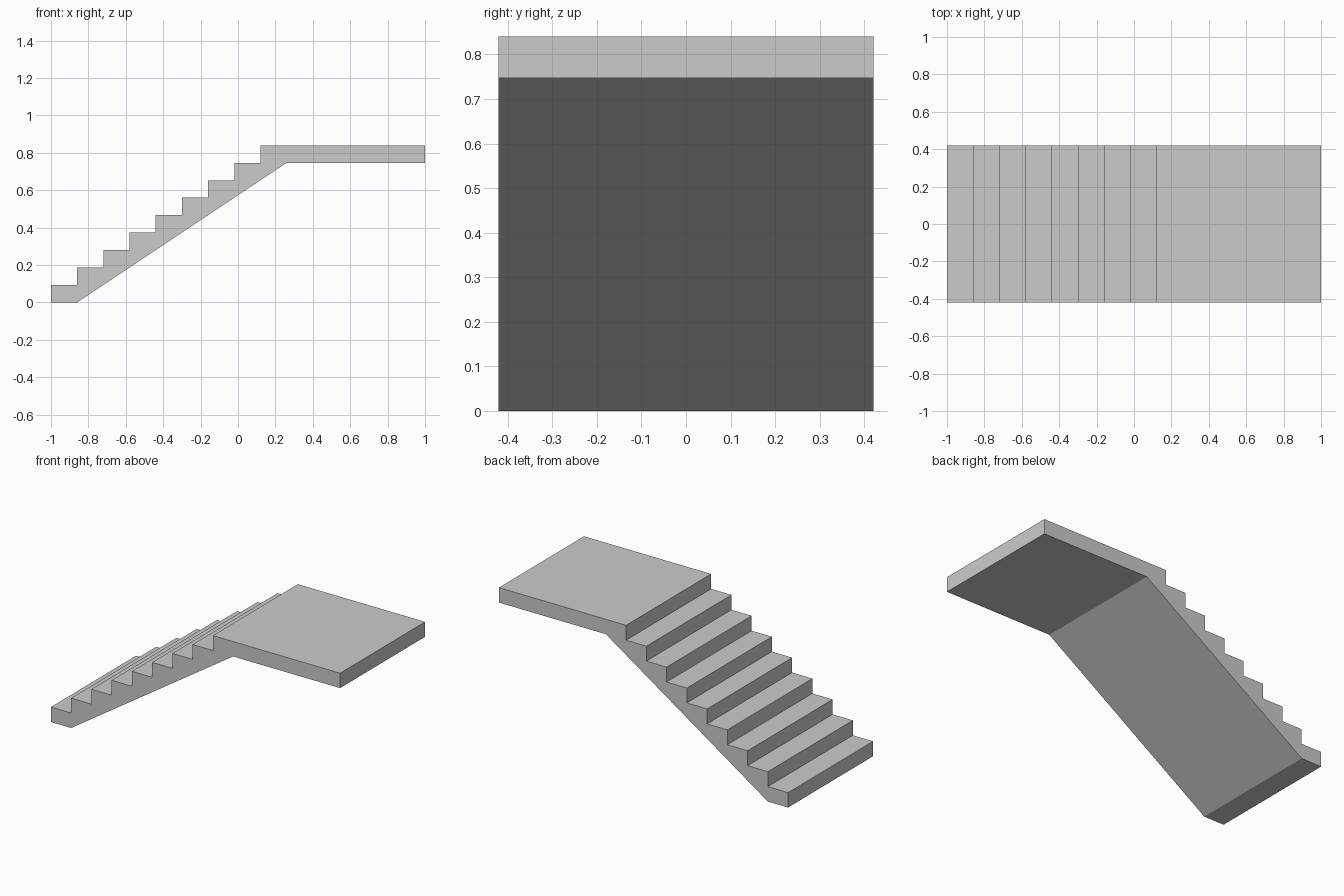
import bpy
import bmesh

cube = bpy.data.objects.get("Cube")
if cube:
    bpy.data.objects.remove(cube, do_unlink=True)

STEPS = 8
TREAD = 0.14
RISE = 0.84 / (STEPS + 1)
HALF_WIDTH = 0.42

# Plain concrete colour
concrete = bpy.data.materials.new("concrete_grey")
concrete.use_nodes = True
grey = (0.6, 0.6, 0.6, 1)
concrete.diffuse_color = grey
concrete.node_tree.nodes["Principled BSDF"].inputs["Base Color"].default_value = grey

# Side profile: stepped top edge, landing, then the sloping underside
profile = [(-1, 0)]
for i in range(STEPS):
    x, z = -1 + i * TREAD, (i + 1) * RISE
    profile += [(x, z), (x + TREAD, z)]
landing_x = -1 + STEPS * TREAD
top = (STEPS + 1) * RISE
profile += [(landing_x, top), (1, top), (1, top - RISE),
            (landing_x + TREAD, top - RISE), (-1 + TREAD, 0)]

# Staircase and landing extruded across the width
bm = bmesh.new()
side = bm.faces.new([bm.verts.new((x, -HALF_WIDTH, z)) for x, z in profile])
result = bmesh.ops.extrude_face_region(bm, geom=[side])
moved = [v for v in result["geom"] if isinstance(v, bmesh.types.BMVert)]
bmesh.ops.translate(bm, verts=moved, vec=(0, 2 * HALF_WIDTH, 0))
bmesh.ops.recalc_face_normals(bm, faces=bm.faces[:])

mesh = bpy.data.meshes.new("staircase_with_landing")
bm.to_mesh(mesh)
bm.free()
mesh.materials.append(concrete)
stairs = bpy.data.objects.new("staircase_with_landing", mesh)
bpy.context.collection.objects.link(stairs)
